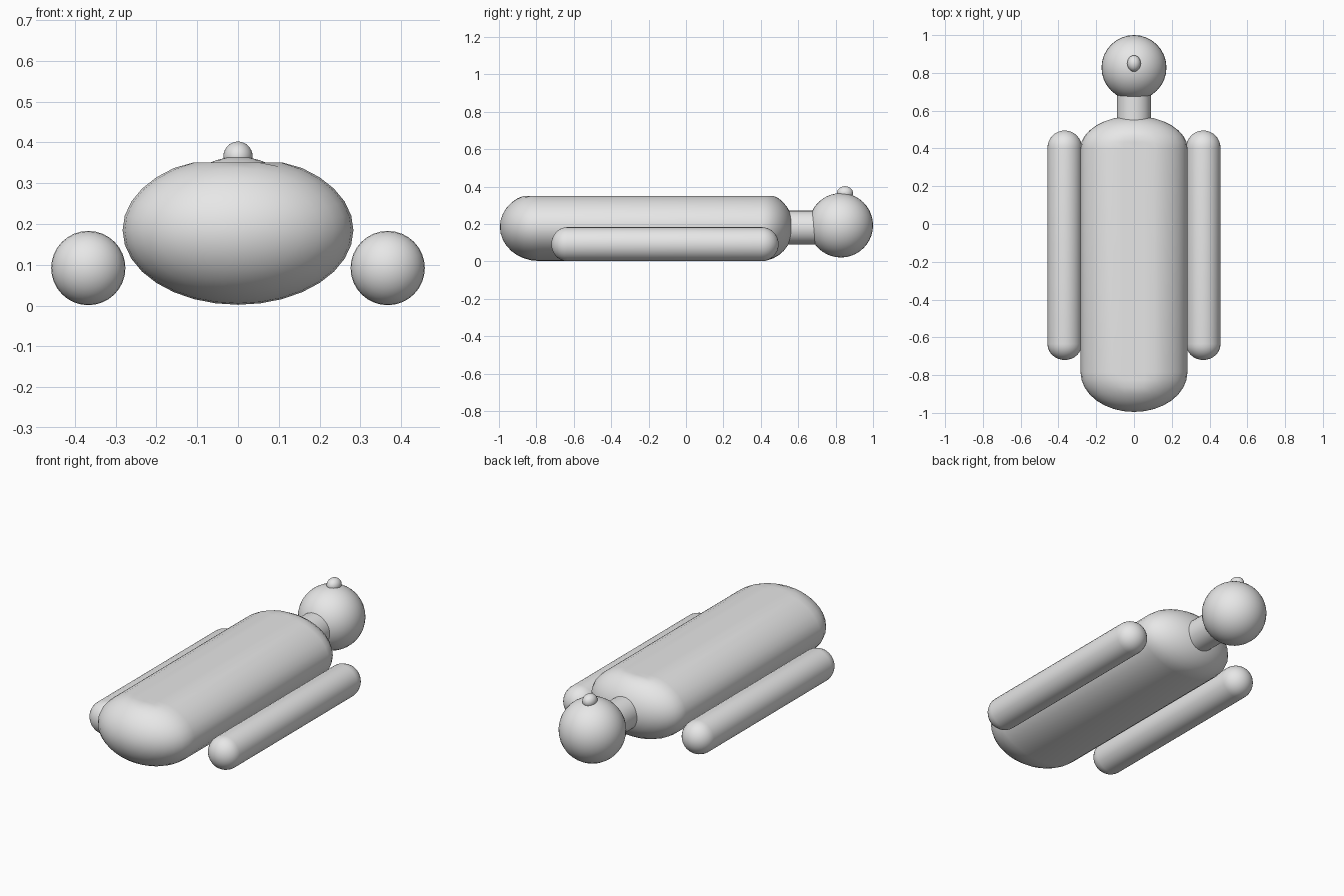
import bpy, bmesh, math

if "Cube" in bpy.data.objects:
    bpy.data.objects.remove(bpy.data.objects["Cube"], do_unlink=True)

grey = bpy.data.materials.new("plain_grey")
grey.use_nodes = True
grey.diffuse_color = (0.8, 0.8, 0.8, 1)
grey.node_tree.nodes["Principled BSDF"].inputs["Base Color"].default_value = (0.8, 0.8, 0.8, 1)


def finish(name, bm, centre):
    bmesh.ops.recalc_face_normals(bm, faces=bm.faces)
    mesh = bpy.data.meshes.new(name)
    bm.to_mesh(mesh)
    bm.free()
    mesh.materials.append(grey)
    obj = bpy.data.objects.new(name, mesh)
    obj.location = centre
    bpy.context.collection.objects.link(obj)
    bpy.ops.object.select_all(action='DESELECT')
    obj.select_set(True)
    bpy.context.view_layer.objects.active = obj
    bpy.ops.object.shade_smooth_by_angle(angle=math.radians(40))


def capsule(name, centre, rx, rz, y0, y1, cap0, cap1, flat_top=None, sides=32, rings=8):
    """Rounded bar along y: dome, straight run, dome; the top may be levelled."""
    profile = []
    for i in range(rings + 1):
        a = math.pi / 2 * i / rings
        profile.append((y0 + cap0 * (1 - math.sin(a)), math.cos(a)))
    profile.reverse()
    for i in range(rings + 1):
        a = math.pi / 2 * i / rings
        profile.append((y1 - cap1 * (1 - math.sin(a)), math.cos(a)))
    bm = bmesh.new()
    loops = []
    for y, s in profile:
        s = max(s, 0.0001)
        loop = []
        for k in range(sides):
            t = 2 * math.pi * k / sides
            z = rz * s * math.sin(t)
            if flat_top is not None:
                z = min(z, flat_top)
            loop.append(bm.verts.new((rx * s * math.cos(t), y, z)))
        loops.append(loop)
    for a, b in zip(loops, loops[1:]):
        for k in range(sides):
            n = (k + 1) % sides
            bm.faces.new((a[k], a[n], b[n], b[k]))
    bmesh.ops.remove_doubles(bm, verts=bm.verts, dist=0.001)
    finish(name, bm, centre)


def ball(name, centre, size):
    bm = bmesh.new()
    bmesh.ops.create_uvsphere(bm, u_segments=32, v_segments=20, radius=1)
    bmesh.ops.scale(bm, vec=size, verts=bm.verts)
    finish(name, bm, centre)


# Torso with a levelled chest
capsule("body", (0, 0, 0.185), 0.283, 0.183, -0.995, 0.572, 0.21, 0.172, flat_top=0.166)

# Arms on both sides
for side, x in (("left", 0.367), ("right", -0.367)):
    capsule(side + "_arm", (x, 0, 0.092), 0.091, 0.091, -0.72, 0.495, 0.085, 0.091)

# Neck
bm = bmesh.new()
bmesh.ops.create_cone(bm, cap_ends=True, segments=32, radius1=0.09, radius2=0.09, depth=0.28)
for v in bm.verts:
    v.co = (v.co.x, v.co.z, v.co.y)
finish("neck", bm, (0, 0.61, 0.181))

# Head and nose
ball("head", (0, 0.828, 0.193), (0.172, 0.172, 0.172))
ball("nose", (0, 0.85, 0.365), (0.036, 0.043, 0.037))
